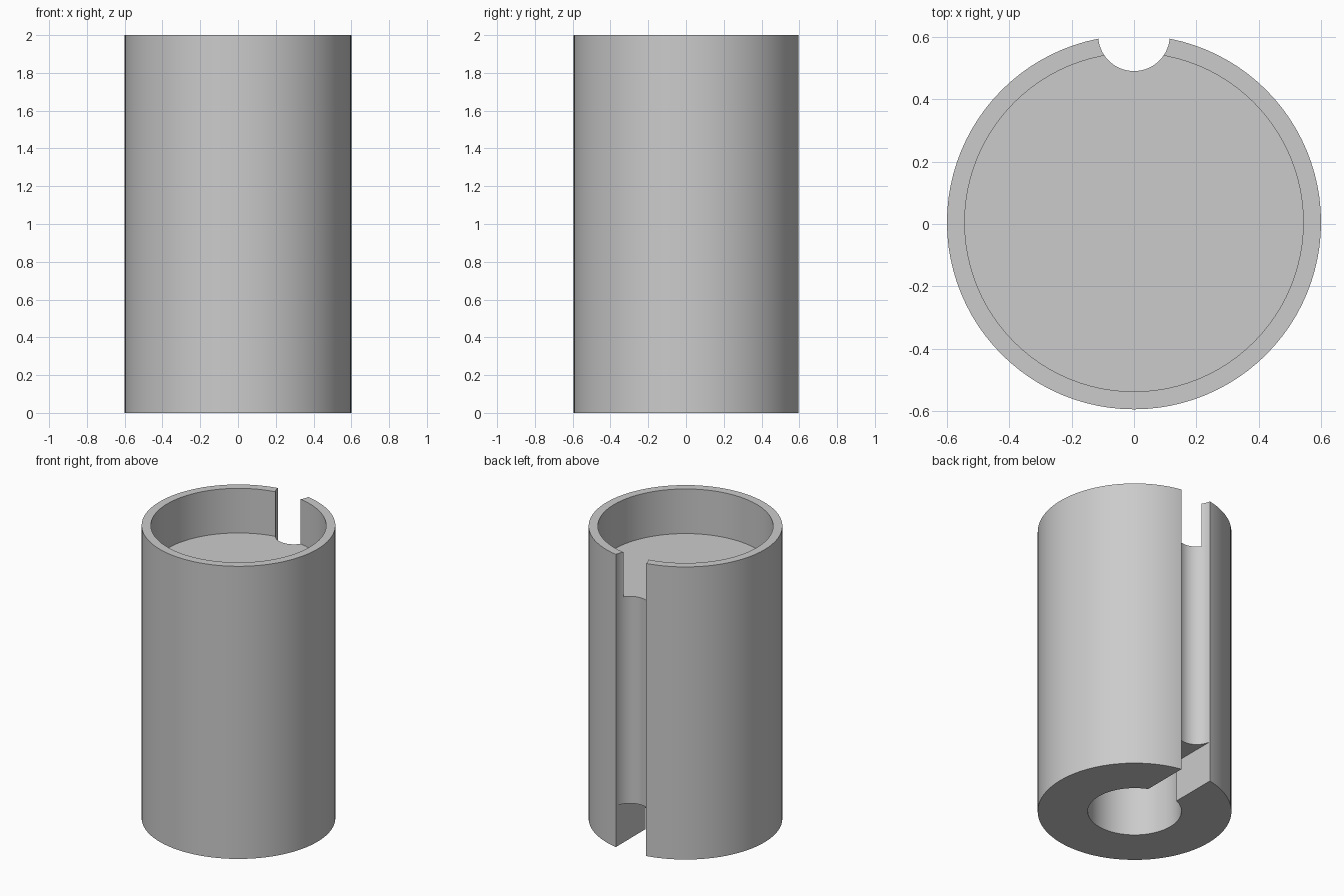
import bpy
import math

cube = bpy.data.objects.get("Cube")
if cube:
    bpy.data.objects.remove(cube, do_unlink=True)

HEIGHT, RADIUS, CENTRE_Y = 2.0, 0.6, 0.0055
GROOVE_R = 0.115

grey = bpy.data.materials.new("light grey")
grey.use_nodes = True
grey.diffuse_color = (0.6, 0.6, 0.6, 1)
grey.node_tree.nodes["Principled BSDF"].inputs["Base Color"].default_value = (0.6, 0.6, 0.6, 1)


def cylinder(name, radius, low, high, y=CENTRE_Y, sides=96):
    bpy.ops.mesh.primitive_cylinder_add(
        vertices=sides, radius=radius, depth=high - low,
        location=(0, y, (low + high) / 2))
    obj = bpy.context.object
    obj.name = name
    return obj


def box(name, half_width, y0, y1, low, high):
    bpy.ops.mesh.primitive_cube_add(size=1, location=(0, (y0 + y1) / 2, (low + high) / 2))
    obj = bpy.context.object
    obj.name = name
    obj.scale = (2 * half_width, y1 - y0, high - low)
    return obj


# Main round body
body = cylinder("grooved_cylinder_body", RADIUS, 0, HEIGHT)
body.data.materials.append(grey)

# Top recess, full-height back groove, bottom bore and the slot joining them
cutters = [
    cylinder("top_recess_cutter", 0.543, 1.695, HEIGHT + 0.1),
    cylinder("back_groove_cutter", GROOVE_R, -0.1, HEIGHT + 0.1, CENTRE_Y + RADIUS, 64),
    cylinder("bottom_bore_cutter", 0.29, -0.1, 1.0),
    box("bottom_slot_cutter", GROOVE_R - 0.0005, 0.1, 0.8, -0.1, 0.28),
]
for cutter in cutters:
    cutter.hide_render = True
    cutter.data.materials.append(grey)
    cut = body.modifiers.new(cutter.name, "BOOLEAN")
    cut.operation = "DIFFERENCE"
    cut.solver = "EXACT"
    cut.object = cutter

# Bake the cuts and drop the cutters
bpy.context.view_layer.update()
evaluated = body.evaluated_get(bpy.context.evaluated_depsgraph_get())
cut_mesh = bpy.data.meshes.new_from_object(evaluated)
body.modifiers.clear()
body.data = cut_mesh
for cutter in cutters:
    bpy.data.objects.remove(cutter, do_unlink=True)

# Smooth curved walls with crisp rims
bpy.ops.object.select_all(action="DESELECT")
body.select_set(True)
bpy.context.view_layer.objects.active = body
bpy.ops.object.shade_smooth_by_angle(angle=math.radians(30))
